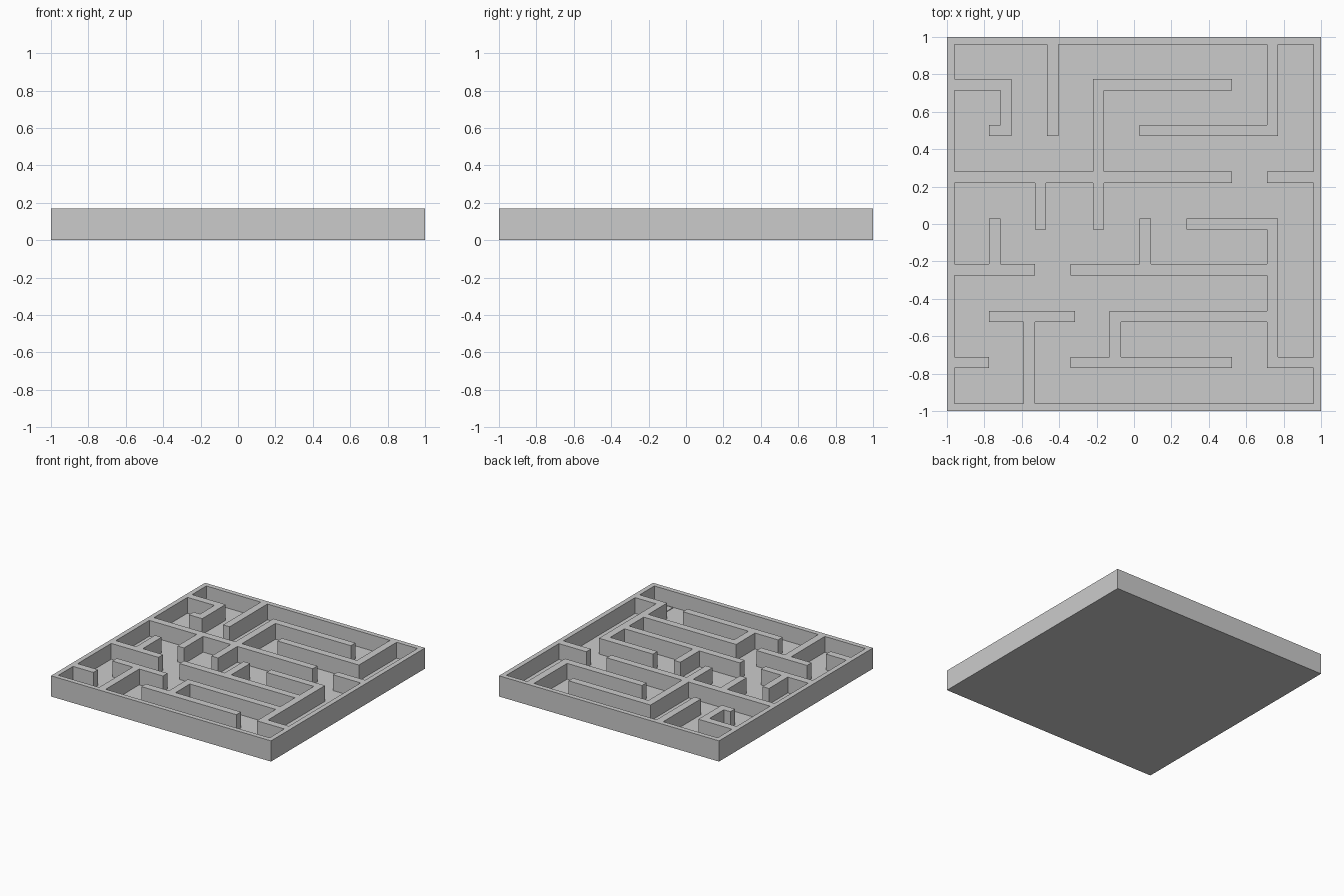
import bpy
import bmesh

cube = bpy.data.objects.get("Cube")
if cube:
    bpy.data.objects.remove(cube, do_unlink=True)

FLOOR, TOP = 0.04, 0.17      # floor and wall heights
INNER, HALF = 0.96, 0.03     # inside face of the rim, half wall thickness

grey = bpy.data.materials.new("light grey")
grey.use_nodes = True
grey.diffuse_color = (0.6, 0.6, 0.6, 1)
grey.node_tree.nodes["Principled BSDF"].inputs["Base Color"].default_value = (0.6, 0.6, 0.6, 1)


def finish(name, bm):
    mesh = bpy.data.meshes.new(name)
    bm.to_mesh(mesh)
    bm.free()
    mesh.materials.append(grey)
    obj = bpy.data.objects.new(name, mesh)
    bpy.context.collection.objects.link(obj)
    return obj


# Walls running left to right: centre line y, then x start and end
across = [
    (0.745, -INNER, -0.655), (0.745, -0.22, 0.525),
    (0.5, -0.775, -0.655), (0.5, 0.03, 0.77),
    (0.25, -INNER, 0.525), (0.25, 0.71, INNER),
    (0, 0.28, 0.77),
    (-0.245, -INNER, -0.53), (-0.245, -0.34, 0.77),
    (-0.495, -0.775, -0.315), (-0.495, -0.13, 0.77),
    (-0.74, -INNER, -0.775), (-0.74, -0.34, 0.525), (-0.74, 0.71, INNER),
]
# Walls running front to back: centre line x, then y start and end
along = [
    (-0.685, 0.47, 0.775), (-0.435, 0.47, INNER), (-0.19, -0.03, 0.775),
    (0.74, 0.47, INNER), (-0.5, -0.03, 0.28), (-0.745, -0.275, 0.03),
    (0.06, -0.275, 0.03), (0.74, -0.77, 0.03), (-0.56, -INNER, -0.465),
    (-0.1, -0.77, -0.465),
]

# Rectangles (x0, x1, y0, y1) covered by wall, rim first
rects = [(-1, 1, INNER, 1), (-1, 1, -1, -INNER), (-1, -INNER, -1, 1), (INNER, 1, -1, 1)]
rects += [(a, b, y - HALF, y + HALF) for y, a, b in across]
rects += [(x - HALF, x + HALF, a, b) for x, a, b in along]
rects = [tuple(round(v, 3) for v in r) for r in rects]
xs = sorted({v for r in rects for v in r[:2]})
ys = sorted({v for r in rects for v in r[2:]})


def height(i, j):
    """Height of one cell of the plan; zero outside the tray."""
    if not (0 <= i < len(xs) - 1 and 0 <= j < len(ys) - 1):
        return 0
    cx, cy = (xs[i] + xs[i + 1]) / 2, (ys[j] + ys[j + 1]) / 2
    inside = any(a < cx < b and c < cy < d for a, b, c, d in rects)
    return TOP if inside else FLOOR


# Tray and maze walls as one seamless shell
bm = bmesh.new()


def quad(*points):
    bm.faces.new([bm.verts.new(p) for p in points])


for i in range(len(xs) - 1):
    for j in range(len(ys) - 1):
        h = height(i, j)
        x0, x1, y0, y1 = xs[i], xs[i + 1], ys[j], ys[j + 1]
        ring = [(x0, y0), (x1, y0), (x1, y1), (x0, y1)]
        quad(*[(x, y, h) for x, y in ring])
        quad(*[(x, y, 0) for x, y in reversed(ring)])
        # side faces drop to any lower neighbour
        for k, (di, dj) in enumerate([(0, -1), (1, 0), (0, 1), (-1, 0)]):
            low = height(i + di, j + dj)
            if low < h:
                p, q = ring[k], ring[(k + 1) % 4]
                # rim sides split at floor level so that edges weld
                quad((*p, low), (*q, low), (*q, h), (*p, h))

bmesh.ops.remove_doubles(bm, verts=bm.verts, dist=0.0005)
bmesh.ops.dissolve_limit(bm, angle_limit=0.01, verts=bm.verts, edges=bm.edges)
finish("maze_tray", bm)


# Thin square pads marking start and finish
def pad(name, x, y):
    pad_bm = bmesh.new()
    bmesh.ops.create_cube(pad_bm, size=1)
    bmesh.ops.scale(pad_bm, vec=(0.165, 0.165, 0.006), verts=pad_bm.verts)
    bmesh.ops.translate(pad_bm, vec=(x, y, FLOOR + 0.003), verts=pad_bm.verts)
    finish(name, pad_bm)


pad("start_pad", -0.868, 0.87)
pad("finish_pad", 0.864, -0.864)
